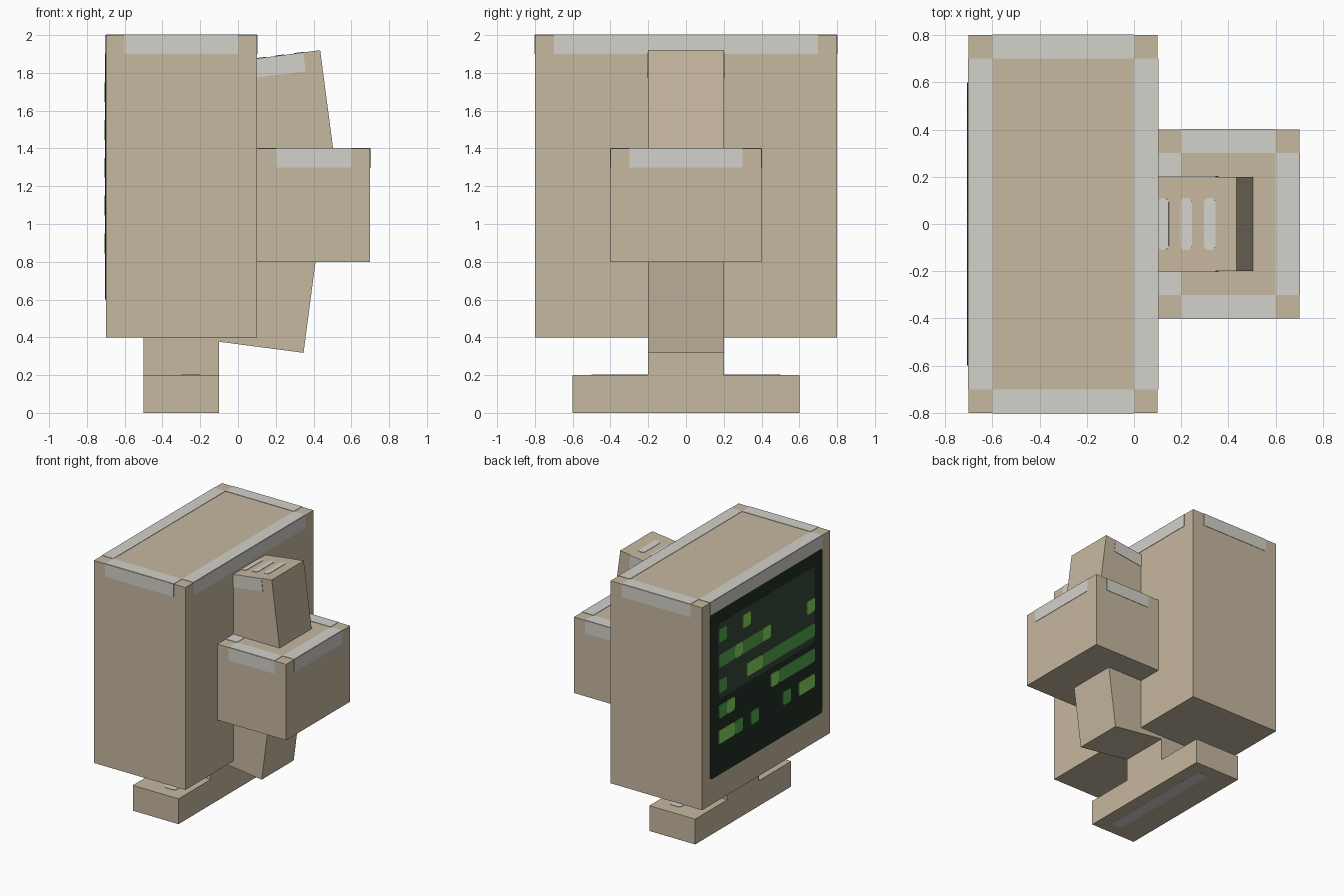
import bpy, bmesh, math
from mathutils import Matrix, Vector

if "Cube" in bpy.data.objects:
    bpy.data.objects.remove(bpy.data.objects["Cube"])


def material(name, r, g, b):
    lin = [((c / 255 + 0.055) / 1.055) ** 2.4 for c in (r, g, b)]
    m = bpy.data.materials.new(name)
    m.diffuse_color = (*lin, 1)
    m.use_nodes = True
    m.node_tree.nodes["Principled BSDF"].inputs["Base Color"].default_value = m.diffuse_color
    return m


BEIGE = material("beige_casing", 198, 184, 160)
WORN = material("pale_edge_wear", 212, 209, 202)
DARK = material("screen_black", 32, 46, 36)
GLOW = material("screen_grey", 55, 72, 58)
GREEN = material("text_green", 81, 165, 77)
LIME = material("text_lime", 135, 215, 93)
T = 0.003  # plate thickness


def boxes(name, mat, bounds, matrix=Matrix(), rounding=0):
    """One object from (lo, hi) boxes; rounding softens plate corners."""
    bm = bmesh.new()
    for lo, hi in bounds:
        lo, hi = Vector(lo), Vector(hi)
        size = hi - lo
        mtx = Matrix.Translation((lo + hi) / 2) @ Matrix.Diagonal((*size, 1))
        verts = bmesh.ops.create_cube(bm, size=1, matrix=mtx)["verts"]
        if rounding:
            thin = min(range(3), key=lambda i: size[i])
            edges = [e for e in {e for v in verts for e in v.link_edges}
                     if abs(e.verts[0].co[thin] - e.verts[1].co[thin]) > size[thin] / 2]
            bmesh.ops.bevel(bm, geom=edges, offset=rounding, segments=2,
                            profile=0.5, affect='EDGES')
    bm.transform(matrix)
    me = bpy.data.meshes.new(name)
    bm.to_mesh(me)
    bm.free()
    me.materials.append(mat)
    ob = bpy.data.objects.new(name, me)
    bpy.context.collection.objects.link(ob)
    return ob


def rim(x0, x1, y, z, w=0.1):
    """Worn strips round the top edges of a block, corners left clear."""
    out = []
    for s in (-1, 1):
        ya, yb = sorted((s * y, s * (y - w)))
        out.append(((x0 + w, ya, z), (x1 - w, yb, z + T)))
        ya, yb = sorted((s * y, s * (y + T)))
        out.append(((x0 + w, ya, z - w), (x1 - w, yb, z)))
    for xa, xb in ((x0, x0 + w), (x1 - w, x1)):
        out.append(((xa, w - y, z), (xb, y - w, z + T)))
    for xa, xb in ((x0 - T, x0), (x1, x1 + T)):
        out.append(((xa, w - y, z - w), (xb, y - w, z)))
    return out


# Casing, rear housing, neck and foot
boxes("monitor_body", BEIGE, [((-0.7, -0.8, 0.4), (0.1, 0.8, 2))])
boxes("rear_housing", BEIGE, [((0.1, -0.4, 0.8), (0.7, 0.4, 1.4))])
boxes("neck", BEIGE, [((-0.5, -0.2, 0.2), (-0.1, 0.2, 0.4))])
boxes("foot", BEIGE, [((-0.5, -0.6, 0), (-0.1, 0.6, 0.2))])
boxes("body_edge_wear", WORN, rim(-0.7, 0.1, 0.8, 2))
boxes("housing_edge_wear", WORN, rim(0.1, 0.7, 0.4, 1.4))
boxes("foot_wear", WORN, [((-0.3, -0.5, 0.2), (-0.2, 0.5, 0.2 + T)),
                          ((-0.3, -0.5, -0.001), (-0.2, 0.5, 0.001))], rounding=0.02)

# Tilted rear blocks above and below the housing
tilt = math.radians(7.5)
upper = Matrix.Translation((0.435, 0, 1.92)) @ Matrix.Rotation(-tilt, 4, 'Y')
lower = Matrix.Translation((0.347, 0, 0.318)) @ Matrix.Rotation(tilt, 4, 'Y')
boxes("upper_block", BEIGE, [((-0.8, -0.2, -0.8), (0, 0.2, 0))], upper)
boxes("lower_block", BEIGE, [((-0.8, -0.2, 0), (0, 0.2, 0.8))], lower)
boxes("upper_block_side_wear", WORN,
      [((-0.45, s * 0.2 - T, -0.1), (-0.09, s * 0.2 + T, 0)) for s in (-1, 1)], upper)
boxes("upper_block_vents", WORN,
      [((x, -0.11, -T), (x + 0.05, 0.11, T)) for x in (-0.14, -0.24, -0.34)],
      upper, 0.018)


# Screen on the -x side: u runs from the +y edge, v runs down from the top
def plate(u0, u1, v0, v1, t):
    return ((-0.7 - t, 0.8 - u1, 2 - v1), (-0.699, 0.8 - u0, 2 - v0))


boxes("screen", DARK, [plate(0.1, 1.5, 0.1, 1.4, T)], rounding=0.02)
boxes("screen_sheen", GLOW, [plate(0.2, 1.4, 0.2, 0.8, 0.005)], rounding=0.02)

# Text dashes: (row centre, start, end)
green = [(0.3, 0.2, 0.3), (0.5, 0.2, 0.4), (0.5, 0.5, 0.75), (0.7, 0.2, 0.3),
         (0.7, 0.75, 1.4), (0.9, 0.2, 0.3), (0.9, 0.95, 1.4), (1.1, 0.4, 0.5),
         (1.1, 0.6, 0.7), (1.1, 1.0, 1.1)]
lime = [(0.3, 0.5, 0.6), (0.5, 0.4, 0.5), (0.5, 0.75, 0.85), (0.5, 1.3, 1.4),
        (0.7, 0.55, 0.75), (0.9, 0.3, 0.4), (0.9, 0.85, 0.95), (1.1, 0.2, 0.4),
        (1.1, 1.2, 1.4)]
for name, mat, rows in (("green_dashes", GREEN, green), ("lime_dashes", LIME, lime)):
    boxes(name, mat, [plate(a, b, v - 0.05, v + 0.055, 0.007) for v, a, b in rows],
          rounding=0.015)
